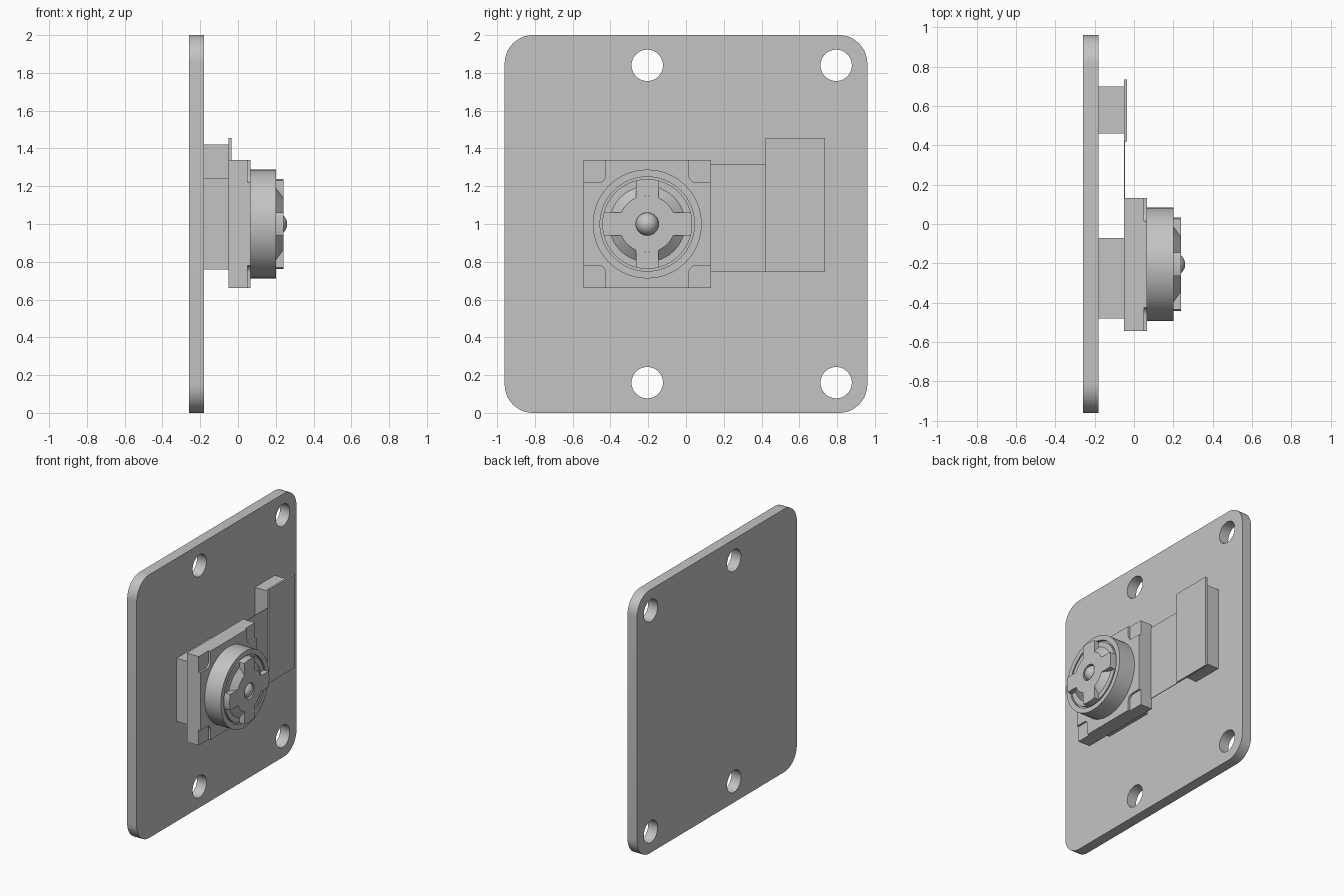
import bpy, bmesh, math
from math import sin, cos, pi, asin
from mathutils import Matrix

if "Cube" in bpy.data.objects:
    bpy.data.objects.remove(bpy.data.objects["Cube"], do_unlink=True)

grey = bpy.data.materials.new("light_grey")
grey.use_nodes = True
colour = (0.55, 0.55, 0.55, 1)
grey.diffuse_color = colour
grey.node_tree.nodes["Principled BSDF"].inputs["Base Color"].default_value = colour

LENS_Y, LENS_Z = -0.205, 1.0
# Local x, y, z become world y, z, x, so every outline faces +x
FACING = Matrix(((0, 0, 1, 0), (1, 0, 0, 0), (0, 1, 0, 0), (0, 0, 0, 1)))


def finish(name, bm):
    bmesh.ops.remove_doubles(bm, verts=bm.verts, dist=0.0001)
    bmesh.ops.recalc_face_normals(bm, faces=bm.faces)
    mesh = bpy.data.meshes.new(name)
    bm.to_mesh(mesh)
    bm.free()
    mesh.materials.clear()
    mesh.materials.append(grey)
    obj = bpy.data.objects.new(name, mesh)
    bpy.context.collection.objects.link(obj)
    bpy.ops.object.select_all(action="DESELECT")
    obj.select_set(True)
    bpy.context.view_layer.objects.active = obj
    bpy.ops.object.shade_smooth_by_angle(angle=math.radians(30))
    return obj


def box(name, x, y, z):
    bm = bmesh.new()
    bmesh.ops.create_cube(bm, size=1)
    for v in bm.verts:
        v.co = [lo + (c + 0.5) * (hi - lo) for c, (lo, hi) in zip(v.co, (x, y, z))]
    return finish(name, bm)


def arc(cx, cy, r, start, end, steps=12):
    angles = [start + (end - start) * i / steps for i in range(steps + 1)]
    return [(cx + r * cos(a), cy + r * sin(a)) for a in angles]


def slab(name, outlines, x0, x1):
    """Fill closed outlines in the y-z plane and extrude them along x."""
    curve = bpy.data.curves.new(name, "CURVE")
    curve.dimensions, curve.fill_mode = "2D", "BOTH"
    curve.extrude = (x1 - x0) / 2
    for points in outlines:
        spline = curve.splines.new("POLY")
        spline.points.add(len(points) - 1)
        for p, (a, b) in zip(spline.points, points):
            p.co = (a, b, 0, 1)
        spline.use_cyclic_u = True
    temp = bpy.data.objects.new(name + "_outline", curve)
    bpy.context.collection.objects.link(temp)
    graph = bpy.context.evaluated_depsgraph_get()
    mesh = bpy.data.meshes.new_from_object(temp.evaluated_get(graph))
    bm = bmesh.new()
    bm.from_mesh(mesh)
    bpy.data.objects.remove(temp, do_unlink=True)
    bpy.data.meshes.remove(mesh)
    bm.transform(Matrix.Translation(((x0 + x1) / 2, 0, 0)) @ FACING)
    return finish(name, bm)


def lathe(name, profile):
    """Turn (radius, x) points around the lens axis."""
    bm = bmesh.new()
    verts = [bm.verts.new((x, r, 0)) for r, x in profile]
    edges = [bm.edges.new(pair) for pair in zip(verts, verts[1:])]
    bmesh.ops.spin(bm, geom=verts + edges, cent=(0, 0, 0), axis=(1, 0, 0),
                   angle=2 * pi, steps=64)
    bm.transform(Matrix.Translation((0, LENS_Y, LENS_Z)))
    return finish(name, bm)


# Mounting board with rounded corners and four holes
board = []
for i, (sy, sz) in enumerate(((1, 1), (-1, 1), (-1, -1), (1, -1))):
    board += arc(sy * 0.81, 1 + sz * 0.85, 0.15, i * pi / 2, (i + 1) * pi / 2)
holes = [arc(y, z, 0.083, 0, 2 * pi * 47 / 48, 47)
         for y in (LENS_Y, 0.795) for z in (0.16, 1.84)]
slab("mounting_board", [board] + holes, -0.26, -0.18)

# Connector, stiffener and flat cable
box("connector", (-0.18, -0.05), (0.46, 0.70), (0.785, 1.42))
box("connector_stiffener", (-0.05, -0.035), (0.42, 0.735), (0.745, 1.455))
box("flat_cable", (-0.05, -0.045), (0.12, 0.43), (0.745, 1.315))

# Camera body: spacer, square base and notched front layer
box("camera_spacer", (-0.18, -0.05), (-0.48, -0.07), (0.76, 1.24))
HALF, NOTCH, ROUND = 0.338, 0.118, 0.04
box("housing_base", (-0.05, 0.05), (LENS_Y - HALF, LENS_Y + HALF),
    (LENS_Z - HALF, LENS_Z + HALF))
front = []
inner = HALF - NOTCH
for i in range(4):
    corner = [(HALF, inner)]
    corner += arc(inner + ROUND, inner + ROUND, ROUND, 1.5 * pi, pi, 8)
    corner += [(inner, HALF)]
    c, s = cos(i * pi / 2), sin(i * pi / 2)
    front += [(LENS_Y + a * c - b * s, LENS_Z + a * s + b * c) for a, b in corner]
slab("housing_front", [front], 0.05, 0.065)

# Lens barrel with a narrow groove around the inner cap
lathe("lens_barrel", [(0, 0.065), (0.288, 0.065), (0.288, 0.2), (0.25, 0.2),
                      (0.25, 0.18), (0.238, 0.18), (0.238, 0.2), (0, 0.2)])
lathe("lens_hub", [(0.06, 0.2), (0.06, 0.24), (0.15, 0.24), (0.2, 0.2)])

# Four grip arms around the hub
arms = []
for i in range(4):
    mid = i * pi / 2
    wide, narrow = asin(0.06 / 0.15), asin(0.06 / 0.238)
    arms.append(arc(LENS_Y, LENS_Z, 0.238, mid - narrow, mid + narrow)
                + arc(LENS_Y, LENS_Z, 0.15, mid + wide, mid - wide))
slab("lens_arms", arms, 0.2, 0.24)

# Domed glass in the centre
lathe("lens_glass", [(0.06 * cos(a * pi / 24), 0.2 + 0.06 * sin(a * pi / 24))
                     for a in range(13)])
